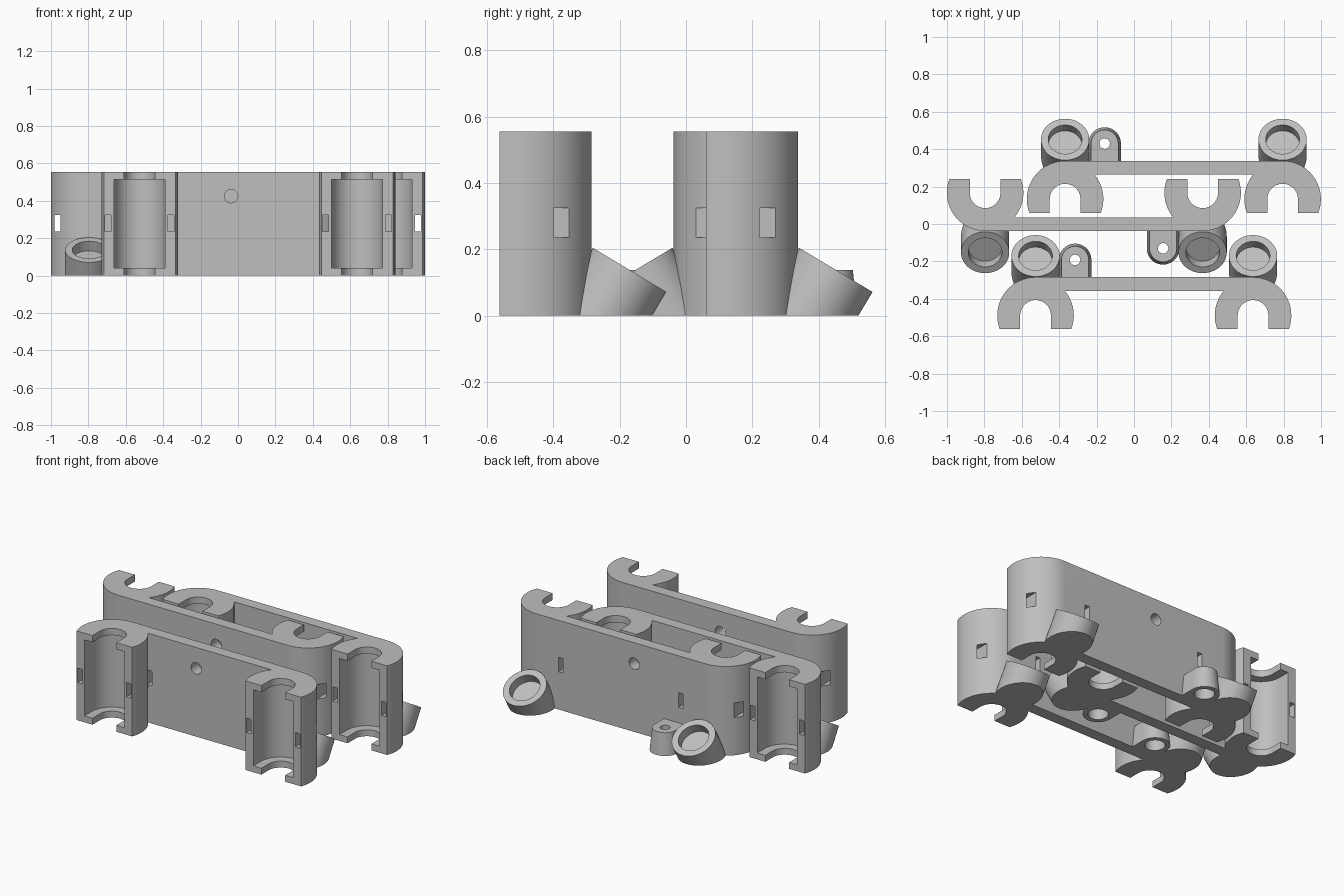
import bpy, math
from mathutils import Matrix, Vector

cube = bpy.data.objects.get("Cube")
if cube:
    bpy.data.objects.remove(cube, do_unlink=True)

import bmesh

HEIGHT = 0.555     # holder and plate height
HOLD_X = 0.5815    # holder offset from the middle
CY = 0.073         # holder centre behind the open face
R = 0.2045         # holder outer radius
PLATE_Y = 0.205    # inner face of the plate
BACK_Y = CY + R

grey = bpy.data.materials.new("plain grey")
grey.use_nodes = True
colour = (0.52, 0.52, 0.52, 1)
grey.diffuse_color = colour
grey.node_tree.nodes["Principled BSDF"].inputs["Base Color"].default_value = colour


def arc(cx, cy, r, a0, a1, n):
    return [(cx + r * math.cos(math.radians(a0 + (a1 - a0) * i / n)),
             cy + r * math.sin(math.radians(a0 + (a1 - a0) * i / n))) for i in range(n + 1)]


def make(name, bm):
    bmesh.ops.recalc_face_normals(bm, faces=bm.faces)
    mesh = bpy.data.meshes.new(name)
    bm.to_mesh(mesh)
    bm.free()
    mesh.materials.append(grey)
    ob = bpy.data.objects.new(name, mesh)
    bpy.context.collection.objects.link(ob)
    return ob


def prism(name, bottom, z0, z1, top=None):
    """Closed solid between two matching outlines."""
    bm = bmesh.new()
    low = [bm.verts.new((x, y, z0)) for x, y in bottom]
    high = [bm.verts.new((x, y, z1)) for x, y in (top or bottom)]
    bm.faces.new(low)
    bm.faces.new(high)
    for i in range(len(low)):
        j = (i + 1) % len(low)
        bm.faces.new((low[i], low[j], high[j], high[i]))
    return make(name, bm)


def box(name, x0, x1, y0, y1, z0, z1):
    return prism(name, [(x0, y0), (x1, y0), (x1, y1), (x0, y1)], z0, z1)


def cylinder(name, r, start, end, n=64):
    start, end = Vector(start), Vector(end)
    axis = end - start
    bm = bmesh.new()
    turn = Vector((0, 0, 1)).rotation_difference(axis).to_matrix().to_4x4()
    bmesh.ops.create_cone(bm, cap_ends=True, segments=n, radius1=r, radius2=r, depth=axis.length,
                          matrix=Matrix.Translation((start + end) / 2) @ turn)
    return make(name, bm)


def arch(x, half, front, n=32):
    """U outline, open towards the front."""
    return [(x + half, front)] + arc(x, CY, half, 0, 180, n) + [(x - half, front)]


def combine(target, tool, operation):
    tool.hide_render = True
    mod = target.modifiers.new("cut", 'BOOLEAN')
    mod.operation, mod.object, mod.solver = operation, tool, 'EXACT'
    graph = bpy.context.evaluated_depsgraph_get()
    old = target.data
    mesh = bpy.data.meshes.new_from_object(target.evaluated_get(graph))
    target.modifiers.clear()
    target.data = mesh
    bpy.data.meshes.remove(old)
    bpy.data.objects.remove(tool, do_unlink=True)


# Plate with a rounded holder at each end, as one outline
inner = 180 - math.degrees(math.asin((PLATE_Y - CY) / R))
flat = math.degrees(math.asin(CY / R))
right = arc(HOLD_X, CY, R, inner, 180 + flat, 20) + arc(HOLD_X, CY, R, -flat, 90, 36)
outline = right + [(-x, y) for x, y in reversed(right)]
bracket = prism("bracket", outline, 0, HEIGHT)

# Tilted sockets behind the holders
axis = Vector((0, math.sin(math.radians(31)), math.cos(math.radians(31))))
for side in (-1, 1):
    rim = Vector((side * HOLD_X, 0.392, 0.1375))
    combine(bracket, cylinder("socket", 0.129, rim - axis * 0.3, rim), 'UNION')
    combine(bracket, cylinder("socket_bore", 0.09, rim - axis * 0.06, rim + axis * 0.1), 'DIFFERENCE')

# Tapered screw tab
TAB_X, TAB_Y = -0.37, 0.37


def tab_outline(r):
    return [(TAB_X + r, BACK_Y - 0.03)] + arc(TAB_X, TAB_Y, r, 0, 180, 32) + [(TAB_X - r, BACK_Y - 0.03)]


combine(bracket, prism("tab", tab_outline(0.087), 0, 0.138, tab_outline(0.073)), 'UNION')
combine(bracket, cylinder("tab_hole", 0.028, (TAB_X, TAB_Y, -0.1), (TAB_X, TAB_Y, 0.3), 32), 'DIFFERENCE')
combine(bracket, cylinder("tab_counterbore", 0.058, (TAB_X, TAB_Y, -0.1), (TAB_X, TAB_Y, 0.08), 32), 'DIFFERENCE')

# Level base
combine(bracket, box("base_cut", -2, 2, -1, 1, -1, 0), 'DIFFERENCE')

# Hollow holders, notched end caps and strap slots
for side in (-1, 1):
    x = side * HOLD_X
    combine(bracket, prism("cavity", arch(x, 0.137, -0.1), 0.04, 0.513), 'DIFFERENCE')
    combine(bracket, prism("notch", arch(x, 0.082, -0.1), -0.1, 0.7), 'DIFFERENCE')
    for edge in (-1, 1):
        c = x + edge * 0.168
        combine(bracket, box("slot", c - 0.016, c + 0.016, -0.1, 0.3, 0.235, 0.325), 'DIFFERENCE')

# Screw hole through the plate
combine(bracket, cylinder("plate_hole", 0.036, (-0.092, 0, 0.425), (-0.092, 0.5, 0.425), 32), 'DIFFERENCE')

# Three nested brackets, the middle one reversed
mesh = bracket.data
mesh.materials.clear()
mesh.materials.append(grey)
for poly in mesh.polygons:
    poly.material_index = 0
bracket.name = "front_bracket"
bracket.location = (0.055, -0.562, 0)
for name, place, turn in (("middle_bracket", (-0.2145, 0.24, 0), math.pi),
                          ("back_bracket", (0.213, 0.06, 0), 0)):
    ob = bpy.data.objects.new(name, mesh)
    ob.location = place
    ob.rotation_euler.z = turn
    bpy.context.collection.objects.link(ob)

bpy.ops.object.select_all(action='DESELECT')
bracket.select_set(True)
bpy.context.view_layer.objects.active = bracket
bpy.ops.object.shade_smooth_by_angle(angle=math.radians(30))
